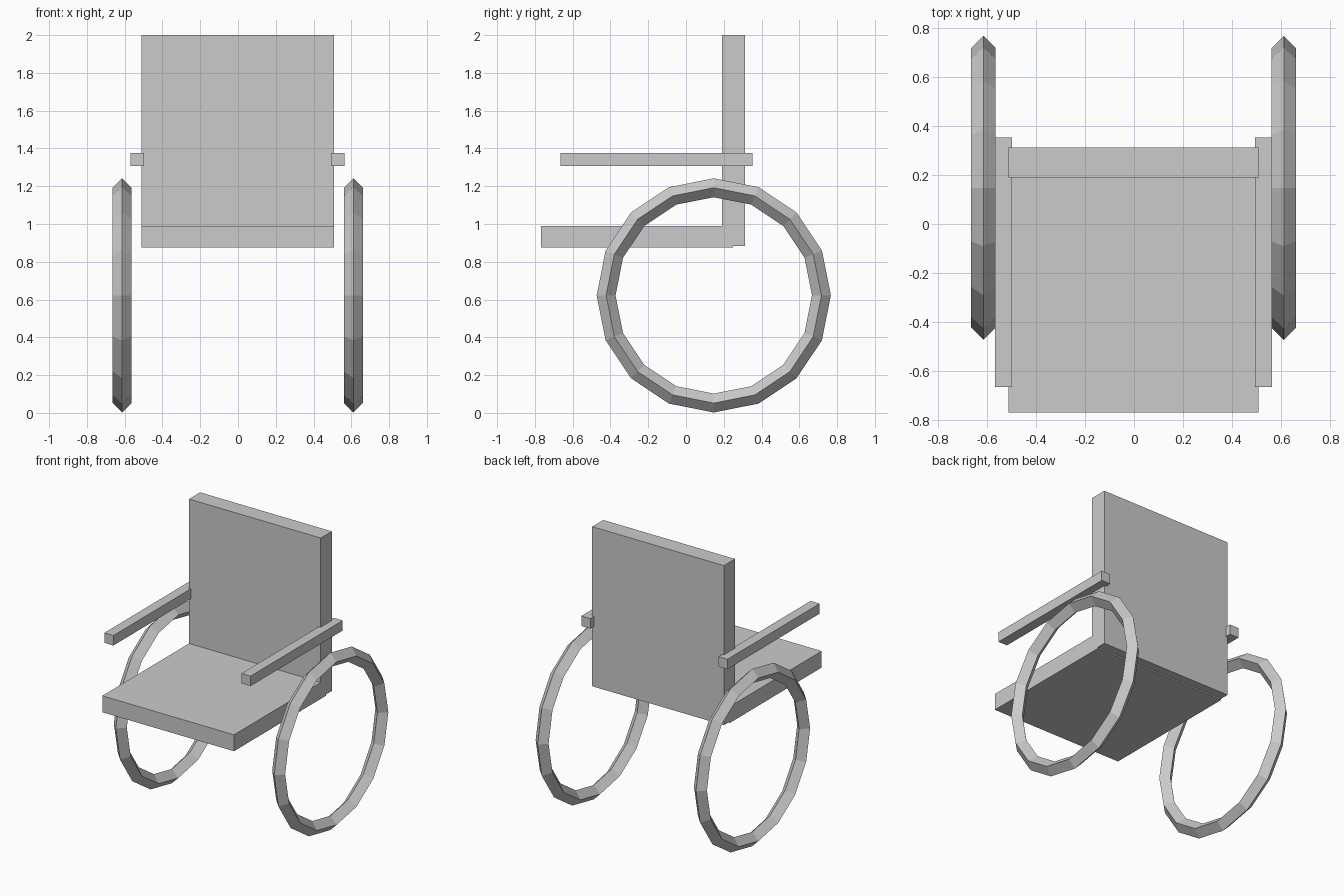
import bpy
from math import pi

if "Cube" in bpy.data.objects:
    bpy.data.objects.remove(bpy.data.objects["Cube"], do_unlink=True)

# Single plain grey for the whole chair
GREY = (0.6, 0.6, 0.6, 1.0)
grey = bpy.data.materials.new("plain grey")
grey.use_nodes = True
grey.diffuse_color = GREY
grey.node_tree.nodes["Principled BSDF"].inputs["Base Color"].default_value = GREY


def finish(name):
    obj = bpy.context.object
    obj.name = obj.data.name = name
    obj.data.materials.append(grey)
    bpy.ops.object.shade_flat()
    return obj


def box(name, x, y, z):
    """Box from (low, high) ranges on each axis."""
    spans = (x, y, z)
    bpy.ops.mesh.primitive_cube_add(size=1, location=[(a + b) / 2 for a, b in spans])
    bpy.context.object.scale = [b - a for a, b in spans]
    bpy.ops.object.transform_apply(location=False, rotation=False, scale=True)
    return finish(name)


def wheel(name, x):
    """Sixteen-sided ring with a diamond cross-section."""
    bpy.ops.mesh.primitive_torus_add(
        major_radius=0.57, minor_radius=0.05, major_segments=16, minor_segments=4,
        location=(x, 0.147, 0.622), rotation=(0, pi / 2, 0))
    return finish(name)


# Seat and backrest
WIDTH = (-0.512, 0.507)
box("seat", WIDTH, (-0.768, 0.248), (0.875, 0.99))
box("backrest", WIDTH, (0.19, 0.312), (0.884, 2.0))

# Armrests and wheels, one of each per side
for side, arm_x, wheel_x in (("right", -0.533, -0.614), ("left", 0.528, 0.611)):
    box(side + "_armrest", (arm_x - 0.035, arm_x + 0.035), (-0.665, 0.353), (1.306, 1.376))
    wheel(side + "_wheel", wheel_x)
